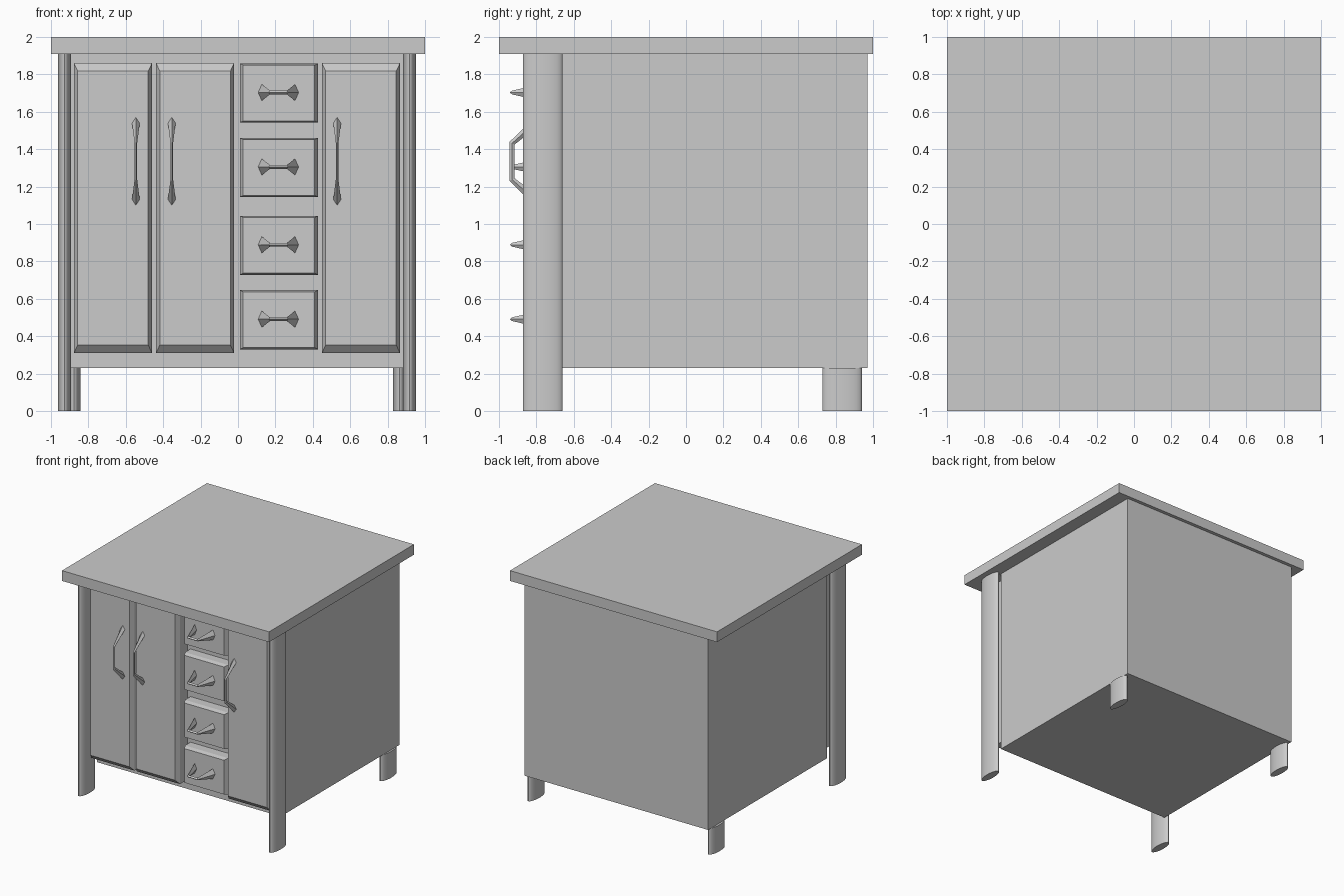
import bpy, bmesh, math
from mathutils import Vector

if "Cube" in bpy.data.objects:
    bpy.data.objects.remove(bpy.data.objects["Cube"])


def finish(name, bm):
    bmesh.ops.recalc_face_normals(bm, faces=bm.faces)
    mesh = bpy.data.meshes.new(name)
    bm.to_mesh(mesh)
    bm.free()
    obj = bpy.data.objects.new(name, mesh)
    bpy.context.collection.objects.link(obj)
    return obj


def loft(name, rings):
    """Closed skin through a list of equal-length point rings."""
    bm = bmesh.new()
    loops = [[bm.verts.new(p) for p in r] for r in rings]
    n = len(loops[0])
    for a, b in zip(loops, loops[1:]):
        for i in range(n):
            j = (i + 1) % n
            bm.faces.new((a[i], a[j], b[j], b[i]))
    bm.faces.new(loops[0])
    bm.faces.new(loops[-1])
    return finish(name, bm)


def rect(x0, x1, z0, z1, y):
    return [(x0, y, z0), (x1, y, z0), (x1, y, z1), (x0, y, z1)]


def box(name, x0, x1, y0, y1, z0, z1):
    return loft(name, [rect(x0, x1, z0, z1, y0), rect(x0, x1, z0, z1, y1)])


def panel(name, x0, x1, z0, z1, y_edge, y_face, dx, dz):
    """Thick slab with a raised, bevelled front."""
    return loft(name, [rect(x0, x1, z0, z1, BODY_FRONT + 0.01),
                       rect(x0, x1, z0, z1, y_edge),
                       rect(x0 + dx, x1 - dx, z0 + dz, z1 - dz, y_face)])


def handle(name, x, z, vertical, half, bar, y_foot, foot, bend):
    """Diamond-section pull: wide feet tapering to a slim bar."""
    u = Vector((0, 0, 1)) if vertical else Vector((1, 0, 0))
    v = Vector((1, 0, 0)) if vertical else Vector((0, 0, 1))
    c, fwd = Vector((x, 0, z)), Vector((0, -1, 0))
    rings = []
    for along, y, (wide, thick), tilt in ((-half, y_foot, foot, 1), (-bar, -0.93, bend, 0.7),
                                          (bar, -0.93, bend, -0.7), (half, y_foot, foot, -1)):
        p = c + u * along + Vector((0, y, 0))
        # thickness axis lies in the plane of the foot against the panel, turning at bends
        t = -u if tilt == 1 else u if tilt == -1 else (fwd - u * tilt * 0.8)
        rings.append([p + v * wide, p + t * thick, p - v * wide, p - t * thick])
    return loft(name, rings)


def leg(name, x, y, height):
    bpy.ops.mesh.primitive_cylinder_add(vertices=24, radius=1, depth=height, location=(x, y, height / 2))
    obj = bpy.context.object
    obj.name = name
    obj.scale = (0.035, 0.106, 1)
    bpy.ops.object.transform_apply(location=False, rotation=False, scale=True)
    bpy.ops.object.shade_smooth_by_angle(angle=math.radians(40))


BODY_FRONT = -0.67

# Worktop and carcass
box("worktop", -1, 1, -1, 1, 1.91, 2)
box("cabinet_body", -0.893, 0.882, BODY_FRONT, 0.97, 0.23, 1.91)

# Full-height front posts and short rear feet
for side, xf, xb in (("left", -0.928, -0.877), ("right", 0.917, 0.864)):
    leg("front_leg_" + side, xf, -0.765, 1.91)
    leg("back_leg_" + side, xb, 0.835, 0.23)

# Doors with upright handles
for i, (x0, hx) in enumerate(((-0.877, -0.546), (-0.438, -0.354), (0.449, 0.53))):
    panel(f"door_{i + 1}", x0, x0 + 0.417, 0.31, 1.86, -0.77, -0.81, 0.02, 0.043)
    handle(f"door_handle_{i + 1}", hx, 1.335, True, 0.208, 0.097, -0.805,
           (0.021, 0.032), (0.007, 0.013))

# Drawers with bow-tie handles
for i, zc in enumerate((1.70, 1.302, 0.886, 0.488)):
    panel(f"drawer_{i + 1}", 0.01, 0.428, zc - 0.158, zc + 0.158, -0.745, -0.78, 0.018, 0.009)
    handle(f"drawer_handle_{i + 1}", 0.216, zc + 0.003, False, 0.09, 0.045, -0.775,
           (0.045, 0.02), (0.01, 0.012))
